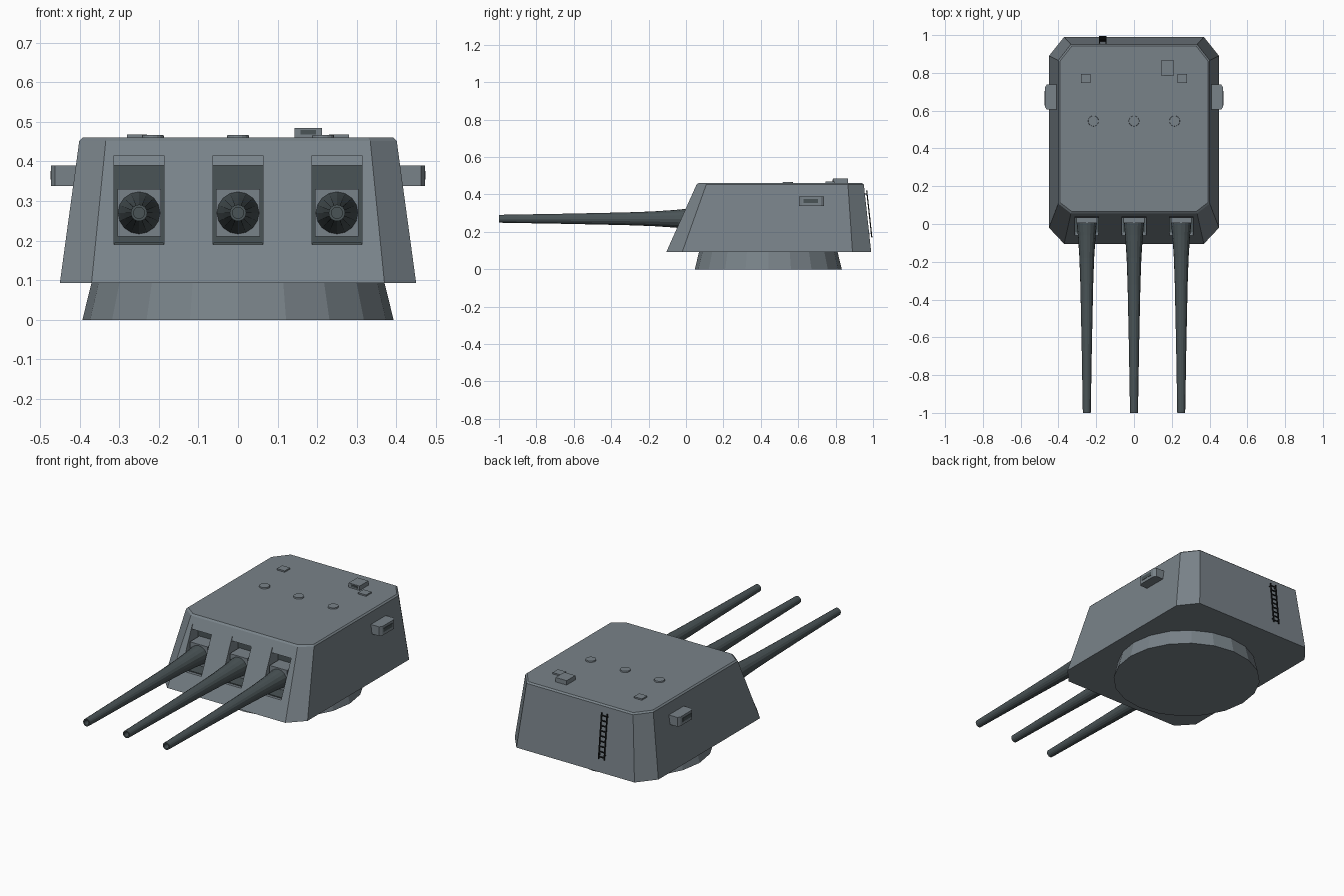
import bpy, bmesh, math
from mathutils import Vector

if "Cube" in bpy.data.objects:
    bpy.data.objects.remove(bpy.data.objects["Cube"])


def material(name, rgb):
    m = bpy.data.materials.new(name)
    m.diffuse_color = (*rgb, 1)
    m.use_nodes = True
    m.node_tree.nodes["Principled BSDF"].inputs["Base Color"].default_value = m.diffuse_color
    return m


HULL = material("armour grey", (0.19, 0.225, 0.25))
DARK = material("gunmetal", (0.068, 0.088, 0.094))
BLACK = material("ladder black", (0.012, 0.014, 0.015))


def finish(name, bm, mat):
    bmesh.ops.recalc_face_normals(bm, faces=bm.faces)
    me = bpy.data.meshes.new(name)
    bm.to_mesh(me)
    bm.free()
    ob = bpy.data.objects.new(name, me)
    ob.data.materials.append(mat)
    bpy.context.collection.objects.link(ob)
    return ob


def loft(name, rings, mat):
    """Skin a stack of closed rings and cap both ends."""
    bm = bmesh.new()
    vs = [[bm.verts.new(p) for p in r] for r in rings]
    n = len(vs[0])
    for a, b in zip(vs, vs[1:]):
        for i in range(n):
            j = (i + 1) % n
            bm.faces.new((a[i], a[j], b[j], b[i]))
    bm.faces.new(vs[0])
    bm.faces.new(vs[-1])
    return finish(name, bm, mat)


def box(name, x, y, z, mat):
    ring = lambda h: [(x[0], y[0], h), (x[1], y[0], h), (x[1], y[1], h), (x[0], y[1], h)]
    return loft(name, [ring(z[0]), ring(z[1])], mat)


def disc(cx, cy, r, z, n):
    return [(cx + r * math.sin(2 * math.pi * i / n), cy + r * math.cos(2 * math.pi * i / n), z)
            for i in range(n)]


def octagon(z, xs, xf, yf, yfs, ybs, yb):
    right = [(xf, yf, z), (xs, yfs, z), (xs, ybs, z), (xf, yb, z)]
    return right + [(-x, y, h) for x, y, h in reversed(right)]


def front_y(z):
    return -0.105 + (z - 0.093) * 0.165 / 0.367


def back_y(z):
    return 0.99 - (z - 0.093) * 0.04 / 0.367


# Armoured house with a slim roof bevel
house = loft("turret_house", [
    octagon(0.093, 0.45, 0.37, -0.105, -0.02, 0.89, 0.99),
    octagon(0.452, 0.401, 0.334, 0.056, 0.108, 0.866, 0.951),
    octagon(0.46, 0.393, 0.329, 0.066, 0.115, 0.861, 0.942)], HULL)

# Barbette ring
loft("base_ring", [disc(0, 0.44, 0.393, 0, 20), disc(0, 0.44, 0.37, 0.094, 20)], HULL)

# Gun ports, shields and barrels
BARREL = [(0.08, 0.055), (0.0, 0.053), (-0.06, 0.047), (-0.18, 0.039), (-0.32, 0.034),
          (-0.65, 0.027), (-1.0, 0.021), (-1.0, 0.014), (-0.97, 0.014)]
for k, gx in enumerate((-0.25, 0, 0.25)):
    cutter = box(f"port_cutter_{k}", (gx - 0.063, gx + 0.063), (-0.25, 0.10), (0.19, 0.415), HULL)
    cutter.hide_render = True
    cutter.hide_viewport = True
    mod = house.modifiers.new(f"port_{k}", 'BOOLEAN')
    mod.operation = 'DIFFERENCE'
    mod.solver = 'EXACT'
    mod.object = cutter
    box(f"port_back_{k}", (gx - 0.063, gx + 0.063), (0.09, 0.10), (0.19, 0.415), DARK)
    box(f"port_floor_{k}", (gx - 0.062, gx + 0.062), (-0.045, 0.09), (0.19, 0.195), DARK)
    # lintel plate at the top of the opening
    lintel = []
    for x in (gx - 0.063, gx + 0.063):
        lintel.append([(x, front_y(0.39) + 0.004, 0.39), (x, front_y(0.415) + 0.004, 0.415),
                       (x, front_y(0.415) + 0.02, 0.415), (x, front_y(0.39) + 0.02, 0.39)])
    loft(f"port_lintel_{k}", lintel, HULL)
    box(f"gun_shield_{k}", (gx - 0.055, gx + 0.055), (0.005, 0.09), (0.21, 0.33), HULL)
    rings = [[(gx + r * math.sin(2 * math.pi * i / 16), y, 0.27 + r * math.cos(2 * math.pi * i / 16))
              for i in range(16)] for y, r in BARREL]
    loft(f"gun_barrel_{k}", rings, DARK)

# Roof periscopes and hatches
for k, x in enumerate((-0.215, 0, 0.215)):
    loft(f"roof_cap_{k}", [disc(x, 0.545, 0.029, 0.455, 16), disc(x, 0.545, 0.027, 0.467, 16)], HULL)
for k, x in enumerate((-0.255, 0.255)):
    box(f"roof_hatch_{k}", (x - 0.025, x + 0.025), (0.747, 0.795), (0.455, 0.468), HULL)
box("roof_sight", (0.143, 0.212), (0.787, 0.865), (0.455, 0.485), HULL)
box("roof_sight_window", (0.158, 0.197), (0.784, 0.79), (0.468, 0.479), DARK)

# Rangefinder ears on both sides
for s, side in ((-1, "left"), (1, "right")):
    def ear(x, a, b, c, d):
        return [(s * x, a, c), (s * x, b, c), (s * x, b, d), (s * x, a, d)]
    loft(f"rangefinder_{side}", [ear(0.38, 0.605, 0.738, 0.338, 0.39),
                                 ear(0.462, 0.605, 0.738, 0.338, 0.39),
                                 ear(0.472, 0.62, 0.722, 0.338, 0.39)], HULL)
    box(f"rangefinder_window_{side}", sorted((s * 0.468, s * 0.474)), (0.628, 0.705), (0.355, 0.376), DARK)


# Ladder on the rear plate
def ladder_y(z):
    return back_y(z) + 0.012


def rail(name, x0, x1, z0, z1):
    rings = []
    for z in (z0, z1):
        y = ladder_y(z)
        rings.append([(x0, y - 0.003, z), (x1, y - 0.003, z), (x1, y + 0.003, z), (x0, y + 0.003, z)])
    return loft(name, rings, BLACK)


for k, x in enumerate((-0.185, -0.15)):
    rail(f"ladder_rail_{k}", x, x + 0.005, 0.17, 0.42)
for k in range(9):
    z = 0.182 + k * 0.028
    rail(f"ladder_rung_{k}", -0.182, -0.148, z - 0.0025, z + 0.0025)
for k, z in enumerate((0.19, 0.40)):
    for j, x in enumerate((-0.185, -0.15)):
        box(f"ladder_bracket_{k}_{j}", (x, x + 0.005), (back_y(z) - 0.005, ladder_y(z)), (z, z + 0.005), BLACK)
